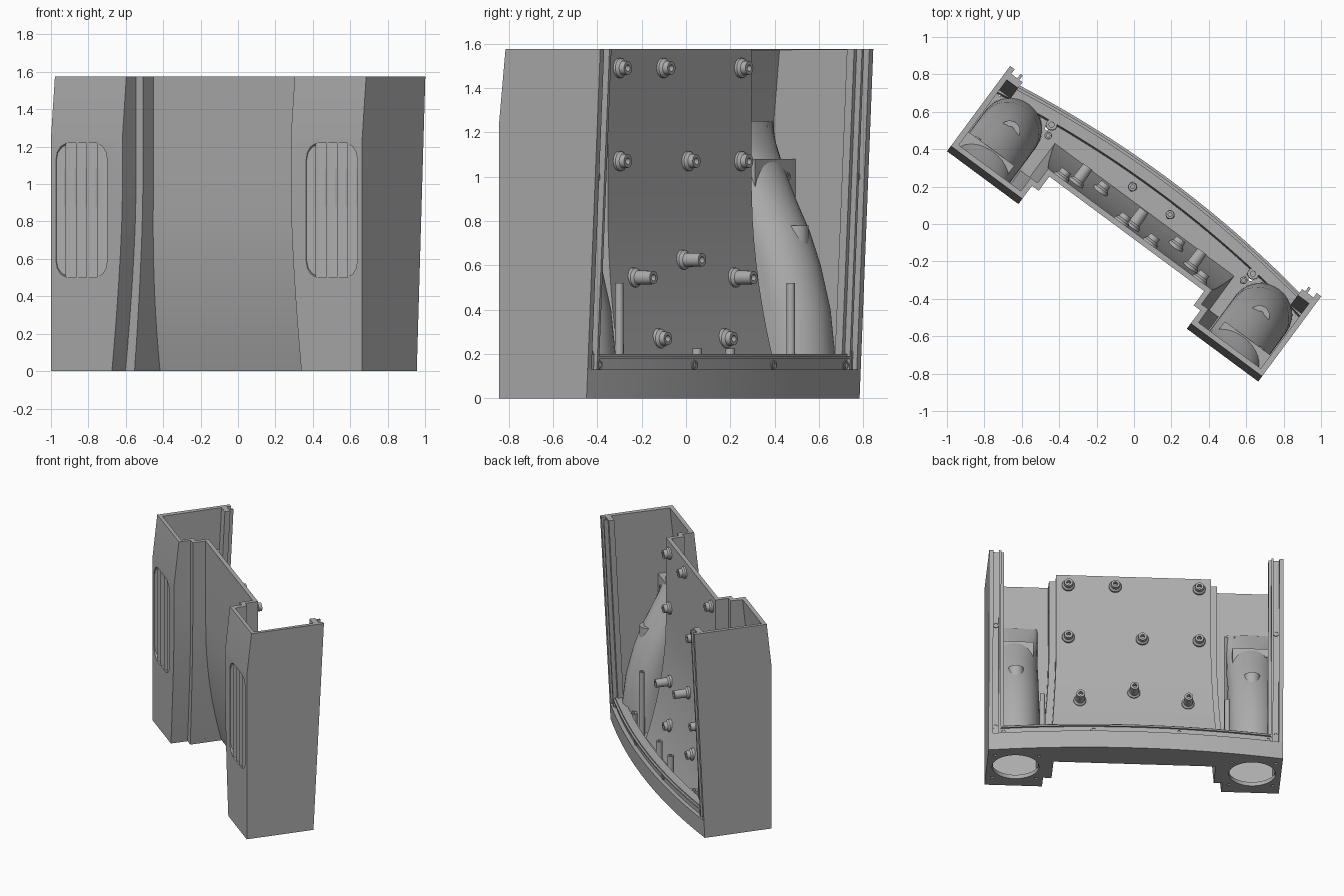
import bpy, bmesh, math
from mathutils import Matrix, Vector

if "Cube" in bpy.data.objects:
    bpy.data.objects.remove(bpy.data.objects["Cube"])

H, W = 1.575, 1.035            # height and half width
TURN = Matrix.Rotation(math.radians(-36.5), 4, 'Z')

grey = bpy.data.materials.new("plain grey")
grey.diffuse_color = (0.42, 0.42, 0.42, 1)
grey.use_nodes = True
grey.node_tree.nodes["Principled BSDF"].inputs["Base Color"].default_value = grey.diffuse_color


def finish(name, bm):
    bmesh.ops.recalc_face_normals(bm, faces=bm.faces)
    return link(name, bm)


def link(name, bm):
    me = bpy.data.meshes.new(name)
    bm.to_mesh(me)
    bm.free()
    ob = bpy.data.objects.new(name, me)
    bpy.context.collection.objects.link(ob)
    me.materials.append(grey)
    return ob


def loft(name, levels, closed=True):
    """Join plan outlines [(z, [(u, v), ...]), ...] into a wall or a capped solid."""
    bm = bmesh.new()
    rows = [[bm.verts.new((u, v, z)) for u, v in pts] for z, pts in levels]
    n = len(rows[0])
    for a, b in zip(rows, rows[1:]):
        for i in range(n if closed else n - 1):
            j = (i + 1) % n
            bm.faces.new((a[i], a[j], b[j], b[i]))
    if not closed:
        return link(name, bm)
    bm.faces.new(rows[0][::-1])
    bm.faces.new(rows[-1])
    return finish(name, bm)


def lathe(name, profile, loc, axis=(0, 0, 1), n=20):
    """Revolve (radius, height) points around an axis."""
    rot = Vector((0, 0, 1)).rotation_difference(Vector(axis)).to_matrix()
    bm = bmesh.new()
    rows = [[bm.verts.new(rot @ Vector((r * math.cos(k * math.tau / n), r * math.sin(k * math.tau / n), h))
             + Vector(loc)) for k in range(n)] for r, h in profile]
    for a, b in zip(rows, rows[1:]):
        for i in range(n):
            j = (i + 1) % n
            bm.faces.new((a[i], a[j], b[j], b[i]))
    bm.faces.new(rows[0][::-1])
    bm.faces.new(rows[-1])
    return finish(name, bm)


def apply(ob, mod):
    bpy.context.view_layer.objects.active = ob
    bpy.ops.object.modifier_apply(modifier=mod.name)


def cut(ob, cutter):
    m = ob.modifiers.new("cut", 'BOOLEAN')
    m.operation, m.solver, m.object = 'DIFFERENCE', 'EXACT', cutter
    apply(ob, m)
    bpy.data.objects.remove(cutter)


def thicken(ob, t):
    m = ob.modifiers.new("thick", 'SOLIDIFY')
    m.thickness, m.offset, m.use_even_offset = t, -1, True
    apply(ob, m)


def back(z):                   # rear edge leans outward with height
    return 0.208 + 0.077 * z / H


def bow(u):                    # rear of the base bulges in plan
    return 0.09 * (1 - (u / W) ** 2)


def panel(z):                  # concave centre panel
    return -0.065 + 0.135 * max(0, 1 - z / 0.95) ** 2


def outline(z):
    front = -0.282 + 0.035 * max(0, (z - 1.25) / (H - 1.25))
    flare = max(0, 1 - z / 0.95) ** 1.5
    t, t2 = 0.56 + 0.07 * flare, 0.515 + 0.055 * flare
    half = [(W, back(z)), (W, front), (t, front), (t, -0.16), (t2, -0.16), (t2, panel(z))]
    return [(-u, v) for u, v in half] + half[::-1]


def band(z, u1, near, far, n=24):
    us = [-u1 + 2 * u1 * i / n for i in range(n + 1)]
    return ([(u, back(z) + bow(u) - far) for u in us]
            + [(u, back(z) + bow(u) - near) for u in us[::-1]])


# outer shell: two towers joined by the centre panel
zs = [0, 0.1, 0.2, 0.3, 0.4, 0.5, 0.6, 0.7, 0.8, 0.95, 1.25, H]
shell = loft("shell", [(z, outline(z)) for z in zs], closed=False)
thicken(shell, 0.03)

# floor slab and bowed rear sill
floor = loft("floor", [(z, outline(z) + [(u, v) for u, v in band(z, W - 0.02, 0, 0.1)[25:]])
                       for z in (0, 0.03)])
loft("rear_sill", [(z, band(z, W - 0.001, 0, 0.03)) for z in (0, 0.13)])
loft("rear_rim", [(z, band(z, W - 0.03, 0.03, 0.09)) for z in (0.03, 0.2)])
loft("rear_bead", [(z, band(z, W - 0.08, 0.015, 0.04)) for z in (0.178, 0.19)])


def screw_hole(name, loc, axis):
    lathe(name, [(0.021, -0.01), (0.021, 0.006), (0.013, 0.006), (0.013, -0.008)], loc, axis, 16)


for u in (-0.93, -0.3, 0.3, 0.93):
    screw_hole("rim_screw", (u, back(0.15) + bow(u) - 0.03, 0.152), (0, 1, 0))

for s in (-1, 1):
    # upright flange and sealing lip at the rear edge of each side
    for nm, a, b, near, far in (("side_flange", 1.02, 0.93, 0.03, 0.07),
                                ("side_lip", 0.965, 0.95, 0.0, 0.04)):
        loft(nm, [(z, [(s * a, back(z) - far), (s * b, back(z) - far),
                       (s * b, back(z) - near), (s * a, back(z) - near)]) for z in (0.13, H)])
    for z in (0.2, 1.0):
        screw_hole("side_screw", (s * 0.985, back(z) - 0.03, z), (0, 1, 0))

    # grille opening in the tower front
    ends = [(0, 0.10), (0.02, 0.14), (0.05, 0.162), (0.09, 0.17)]
    spans = [(0.5 + d, w) for d, w in ends] + [(1.22 - d, w) for d, w in ends[::-1]]
    c = s * 0.832
    cut(shell, loft("grille_cutter", [(z, [(c - w, -0.36), (c + w, -0.36), (c + w, -0.235), (c - w, -0.235)])
                                      for z, w in spans]))
    # slanted vertical louvres
    for k in range(5):
        u = c - 0.18 + 0.07 * k
        sec = [(u, -0.277), (u + 0.012, -0.277), (u + 0.085, -0.24), (u + 0.085, -0.228)]
        loft("louvre", [(0.49, sec), (1.23, sec)])

    # air duct sweeping from the round floor opening to the grille
    rows = []
    for z, b in ((0.02, 0.185), (0.2, 0.18), (0.4, 0.155), (0.6, 0.10), (0.75, 0.04),
                 (0.9, -0.04), (1.05, -0.12), (1.15, -0.18), (1.25, -0.24)):
        w = 0.168
        d = min(w, b + 0.255)
        arc = [(c + w * math.cos(k * math.pi / 16), b - d + d * math.sin(k * math.pi / 16))
               for k in range(17)]
        rows.append((z, [(c + w, -0.26)] + arc + [(c - w, -0.26)]))
    thicken(loft("air_duct", rows, closed=False), 0.01)

    # boss standing on the duct
    lathe("duct_boss", [(0.058, 0.45), (0.055, 0.78), (0.025, 0.78), (0.025, 0.7)],
          (s * 0.83, 0.005, 0), n=24)
    # mounting block behind the grille
    sec = [(s * 0.7, -0.26), (s * 1.01, -0.26), (s * 1.01, -0.13), (s * 0.7, -0.13)]
    low = [(u, min(v, -0.15)) for u, v in sec]
    loft("mount_block", [(0.88, low), (0.9, sec), (1.08, sec)])
    for u in (0.79, 0.94):
        screw_hole("mount_screw", (s * u, -0.13, 1.0), (0, 1, 0))
    # slim floor posts
    lathe("floor_post", [(0.021, 0.02), (0.019, 0.52), (0.009, 0.52), (0.009, 0.48)],
          (s * 0.65, 0.107, 0), n=16)
    lathe("short_post", [(0.032, 0.02), (0.03, 0.2), (0.014, 0.2), (0.014, 0.16)],
          (s * 0.67, 0.165, 0), n=16)
    lathe("centre_post", [(0.025, 0.02), (0.022, 0.225), (0.01, 0.225), (0.01, 0.18)],
          (s * 0.125, 0.155, 0), n=16)

    # round air opening and corner screw holes in the floor
    cut(floor, lathe("hole_cutter", [(0.165, -0.1), (0.165, 0.1)], (c, 0.0 - 0.02, 0), n=48))
    for du in (-0.155, 0.155):
        for dv in (-0.175, 0.135):
            cut(floor, lathe("hole_cutter", [(0.012, -0.1), (0.012, 0.1)], (c + du, dv, 0), n=12))

# bosses on the inside of the centre panel: (u, z, length)
for u, z, length in ((0.46, 1.49, 0.05), (0.13, 1.49, 0.05), (-0.46, 1.49, 0.05),
                     (0.46, 1.07, 0.05), (-0.06, 1.07, 0.05), (-0.46, 1.07, 0.05),
                     (0.0, 0.625, 0.11), (0.38, 0.545, 0.11), (-0.38, 0.545, 0.11),
                     (0.25, 0.27, 0.05), (-0.25, 0.27, 0.05)):
    lathe("panel_boss", [(0.046, -0.02), (0.044, 0.012), (0.032, 0.024), (0.03, length),
                         (0.015, length), (0.015, length - 0.03)],
          (u, panel(z) + 0.03, z), (0, 1, 0))

# turn everything into place and shade
for ob in bpy.data.objects:
    ob.data.transform(TURN)
    ob.select_set(True)
    bpy.context.view_layer.objects.active = ob
bpy.ops.object.shade_smooth_by_angle(angle=math.radians(30))
